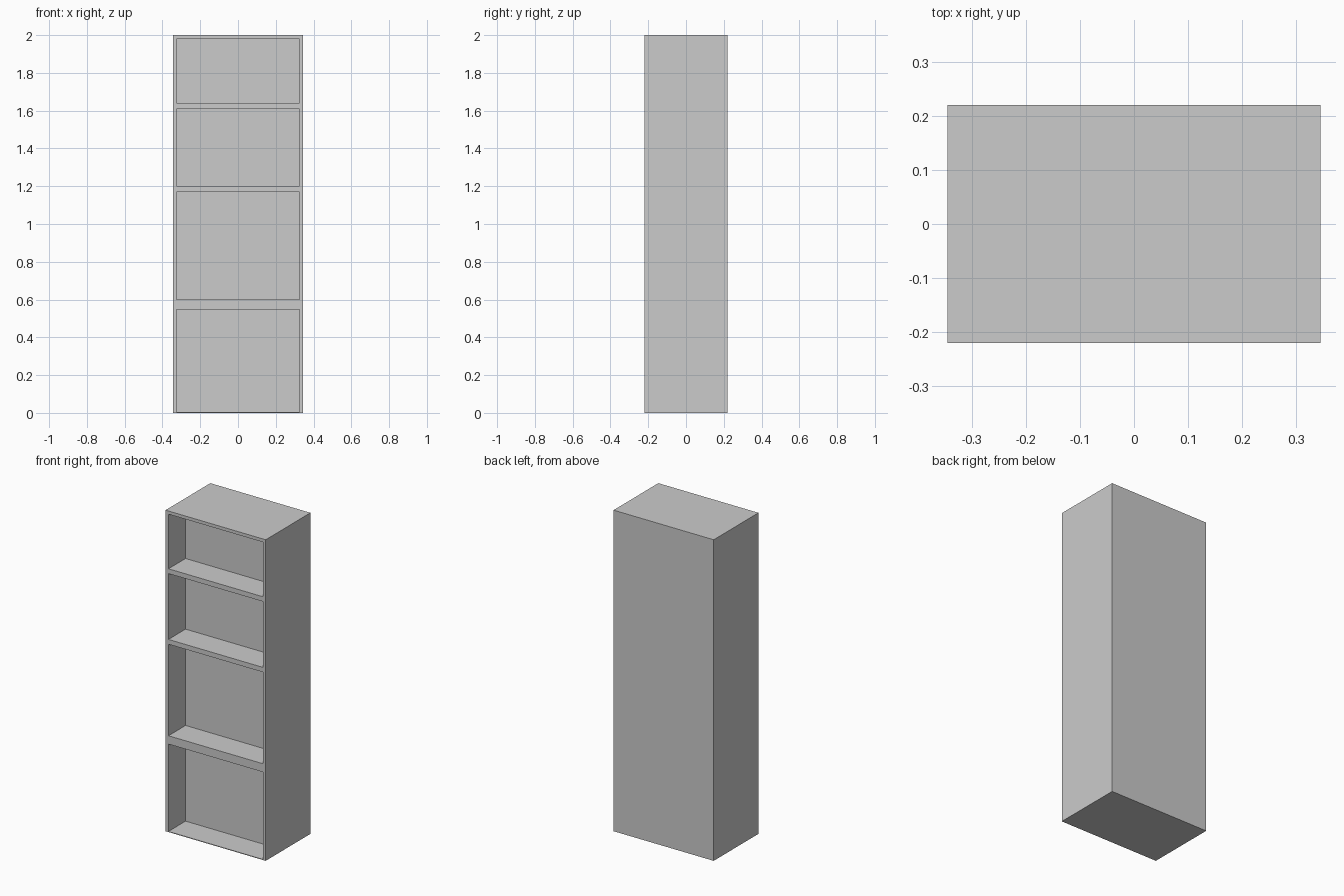
import bpy

if "Cube" in bpy.data.objects:
    bpy.data.objects.remove(bpy.data.objects["Cube"])

WIDTH, DEPTH, HEIGHT = 0.69, 0.44, 2.0
PANEL = 0.02          # side wall thickness
NICHE_DEPTH = 0.168   # how far the open compartments go in
NICHES = [(0.004, 0.548), (0.60, 1.17), (1.20, 1.61), (1.64, 1.98)]


def box(name, x, y, z):
    """Axis-aligned box from (min, max) ranges."""
    bpy.ops.mesh.primitive_cube_add(
        size=1, location=[(a + b) / 2 for a, b in (x, y, z)])
    ob = bpy.context.object
    ob.name = name
    ob.scale = [b - a for a, b in (x, y, z)]
    bpy.ops.object.transform_apply(location=True, rotation=False, scale=True)
    return ob


# Solid cabinet body
body = box("cabinet_body", (-WIDTH / 2, WIDTH / 2),
           (-DEPTH / 2, DEPTH / 2), (0, HEIGHT))

# Four open compartments cut into the front, leaving shelves between them
inner = WIDTH / 2 - PANEL
for i, z_range in enumerate(NICHES):
    cutter = box(f"compartment_cutter_{i + 1}", (-inner, inner),
                 (-DEPTH / 2 - 0.1, -DEPTH / 2 + NICHE_DEPTH), z_range)
    cutter.hide_render = True
    mod = body.modifiers.new(f"compartment_{i + 1}", 'BOOLEAN')
    mod.operation = 'DIFFERENCE'
    mod.solver = 'EXACT'
    mod.object = cutter
    bpy.context.view_layer.objects.active = body
    bpy.ops.object.modifier_apply(modifier=mod.name)
    bpy.data.objects.remove(cutter, do_unlink=True)
